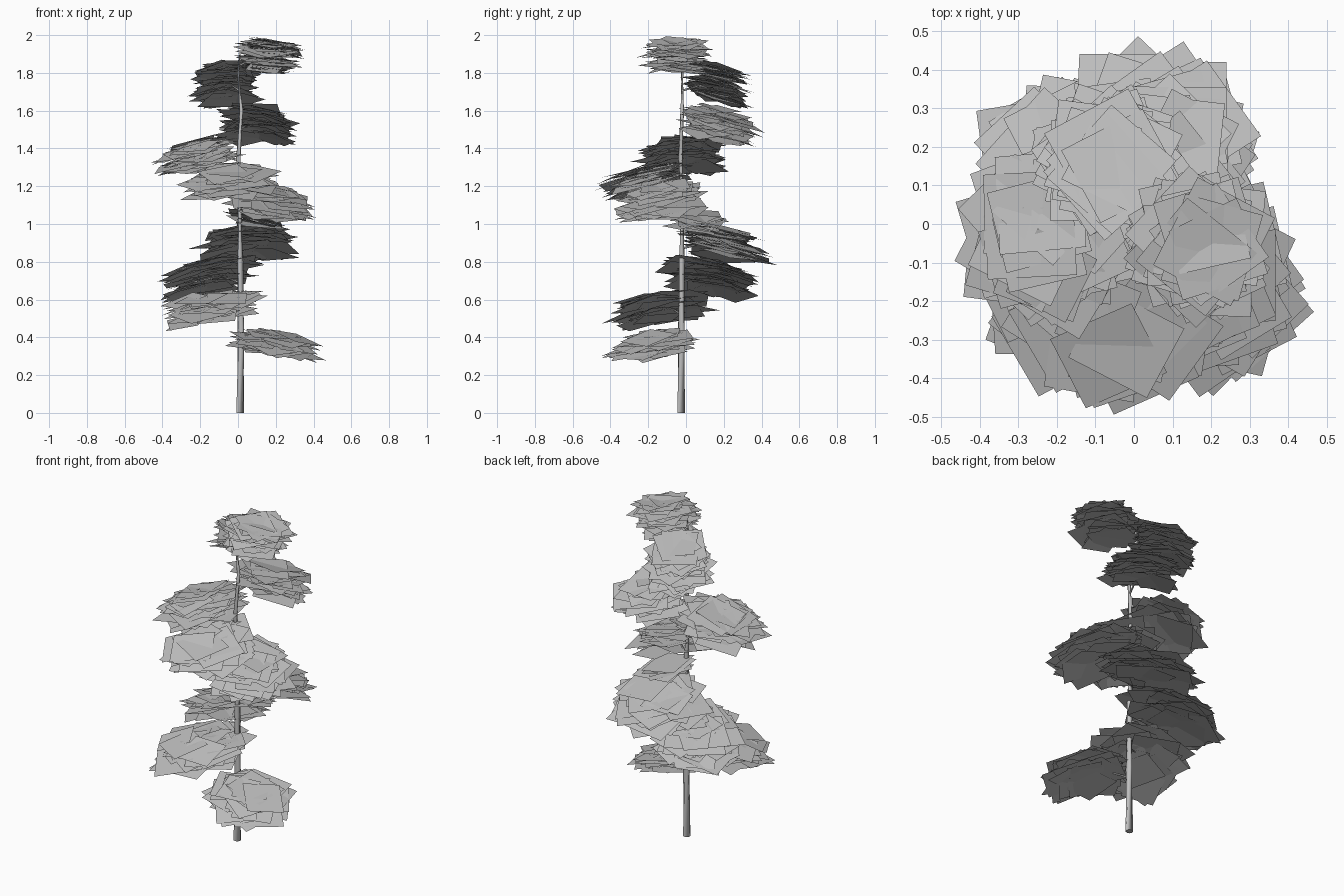
import bpy, bmesh, math, random
from mathutils import Vector, Matrix

random.seed(7)
if "Cube" in bpy.data.objects:
    bpy.data.objects.remove(bpy.data.objects["Cube"], do_unlink=True)


def make_material(name, rgb):
    mat = bpy.data.materials.new(name)
    mat.use_nodes = True
    mat.diffuse_color = (*rgb, 1)
    mat.node_tree.nodes["Principled BSDF"].inputs["Base Color"].default_value = (*rgb, 1)
    return mat


grey = make_material("plain grey", (0.52, 0.52, 0.52))


def add_mesh(name, bm):
    mesh = bpy.data.meshes.new(name)
    bm.to_mesh(mesh)
    bm.free()
    mesh.materials.append(grey)
    obj = bpy.data.objects.new(name, mesh)
    bpy.context.collection.objects.link(obj)
    return obj


def add_stem(name, points, sides=8):
    """Tapered tube through (x, y, z, radius) points."""
    bm = bmesh.new()
    rings = []
    pts = [Vector(p[:3]) for p in points]
    for i, p in enumerate(pts):
        along = pts[min(i + 1, len(pts) - 1)] - pts[max(i - 1, 0)]
        turn = along.to_track_quat('Z', 'Y')
        rings.append([bm.verts.new(p + turn @ Vector((
            points[i][3] * math.cos(math.tau * k / sides),
            points[i][3] * math.sin(math.tau * k / sides), 0))) for k in range(sides)])
    for a, b in zip(rings, rings[1:]):
        for k in range(sides):
            n = (k + 1) % sides
            bm.faces.new((a[k], a[n], b[n], b[k])).smooth = True
    bm.faces.new(rings[0][::-1])
    bm.faces.new(rings[-1])
    return add_mesh(name, bm)


def add_foliage(name, centre, reach, low, high, heading, lean=0.24, fall=0.22, cards=56):
    """Thick domed stack of square leaf cards that lean towards the heading."""
    bm = bmesh.new()
    angle = math.radians(heading)
    out = Vector((math.cos(angle), math.sin(angle), 0))
    side = Vector((-out.y, out.x, 0))
    for i in range(cards):
        r = math.sqrt((i + 0.5) / cards)
        u, v = r * math.cos(i * 2.4), r * math.sin(i * 2.4)
        half = random.uniform(0.08, 0.125)
        normal = (Vector((0, 0, 1)) + out * (lean + 0.1 * u + random.uniform(-.08, .08))
                  + side * (0.2 * v + random.uniform(-.08, .08))).normalized()
        # domed top, flat underside
        depth = 0.42 + fall * u + 0.15 * v * v + random.uniform(-.4, .4)
        z = high - 0.035 - (high - low - 0.07) * min(max(depth, 0.05), 0.95)
        spot = Vector((*centre, z)) + (out * u + side * v) * (reach - 0.125)
        basis = normal.to_track_quat('Z', 'Y').to_matrix().to_4x4()
        place = Matrix.Translation(spot) @ basis @ Matrix.Rotation(random.uniform(0, math.tau), 4, 'Z')
        bm.faces.new([bm.verts.new(place @ Vector((x * half, y * half * 1.1, 0)))
                      for x, y in ((-1, -1), (1, -1), (1, 1), (-1, 1))])
    return add_mesh(name, bm)


# Slender wavering trunk
add_stem("trunk", [(.012, -.025, 0, .021), (.015, -.025, .4, .018), (.012, -.022, .8, .016),
                   (.01, -.02, 1.1, .014), (.002, -.03, 1.35, .012), (.018, -.02, 1.6, .01),
                   (.0, -.02, 1.8, .006), (.01, -.03, 1.9, .003)])

# Spiral of foliage: centre, reach, low, high, heading
clusters = [((.20, -.18), .24, .28, .46, -45), ((-.15, -.14), .28, .43, .67, 218),
            ((-.16, .13), .27, .6, .84, 140), ((.04, .20), .27, .78, 1.02, 105),
            ((.17, -.14), .25, 1.0, 1.24, -40), ((-.04, -.22), .25, 1.12, 1.34, 255),
            ((-.21, -.03), .24, 1.25, 1.48, 200), ((.11, .18), .21, 1.41, 1.65, 60),
            ((-.07, .17), .18, 1.59, 1.88, 115)]
for i, (centre, reach, low, high, heading) in enumerate(clusters, 1):
    add_foliage(f"foliage_{i}", centre, reach, low, high, heading)
    # Thin branch from trunk into the foliage
    base = (low + high) / 2
    add_stem(f"branch_{i}", [(.01, -.025, base - .03, .006),
                             (centre[0] * .5, centre[1] * .5, base, .004),
                             (centre[0], centre[1], base, .002)], 5)

# Small spray beside the trunk, and the rising crown
add_foliage("side_spray", (.1, .06), .15, .93, 1.1, 10, cards=10)
add_foliage("crown", (.16, -.05), .18, 1.77, 2.0, -10, lean=0.1, fall=-0.3)
add_stem("crown_branch", [(.01, -.03, 1.84, .005), (.18, -.04, 1.93, .002)], 5)
